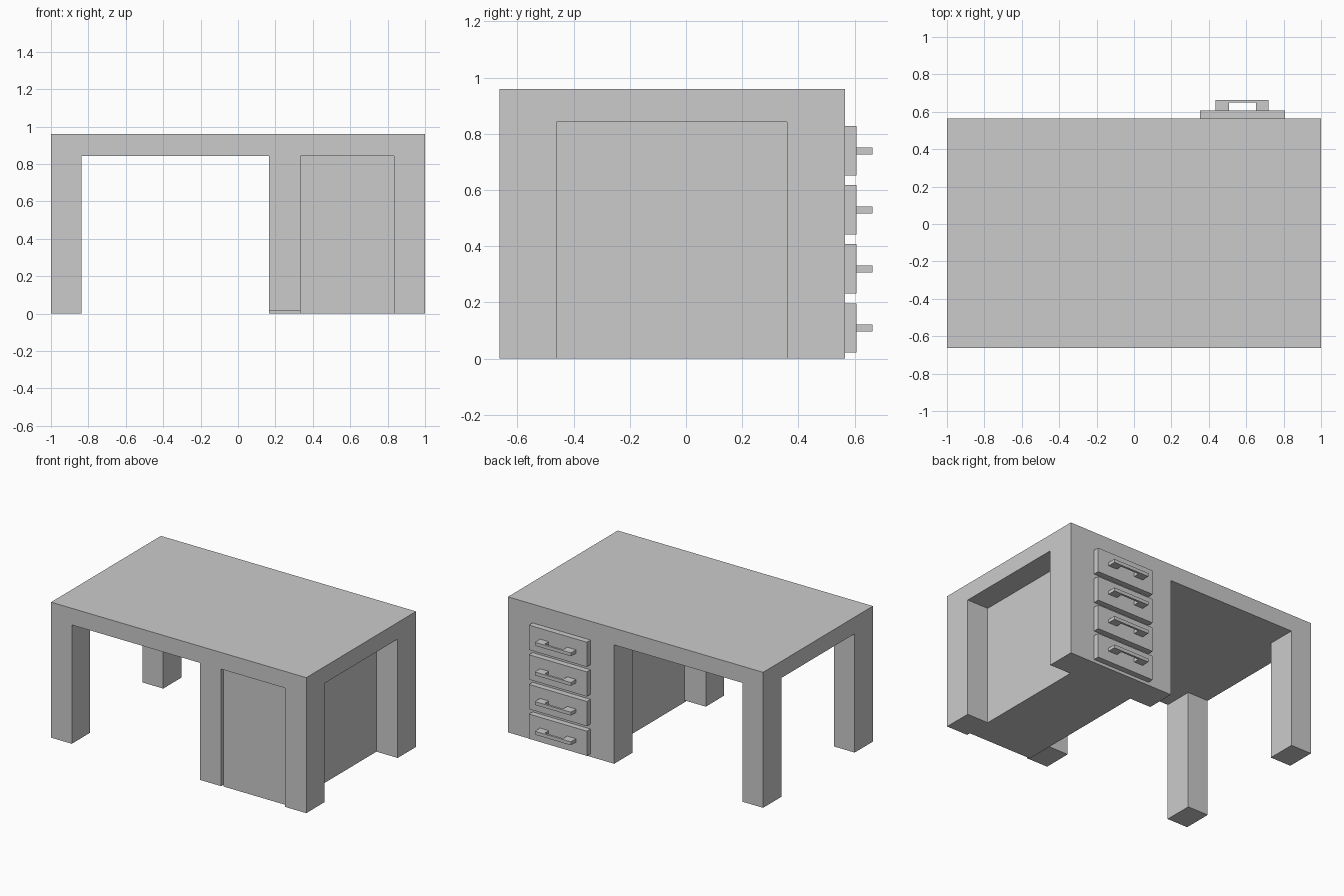
import bpy, bmesh

if "Cube" in bpy.data.objects:
    bpy.data.objects.remove(bpy.data.objects["Cube"])

def box(name, x0, x1, y0, y1, z0, z1):
    """Axis-aligned box from its limits."""
    bm = bmesh.new()
    bmesh.ops.create_cube(bm, size=1)
    for v in bm.verts:
        v.co.x = x1 if v.co.x > 0 else x0
        v.co.y = y1 if v.co.y > 0 else y0
        v.co.z = z1 if v.co.z > 0 else z0
    me = bpy.data.meshes.new(name)
    bm.to_mesh(me)
    bm.free()
    ob = bpy.data.objects.new(name, me)
    bpy.context.collection.objects.link(ob)
    return ob

def boolean(target, other, operation):
    """Apply a boolean and discard the helper object."""
    mod = target.modifiers.new(operation, 'BOOLEAN')
    mod.operation = operation
    mod.solver = 'EXACT'
    mod.object = other
    bpy.context.view_layer.objects.active = target
    bpy.ops.object.modifier_apply(modifier=mod.name)
    bpy.data.objects.remove(other)

FRONT, BACK, UNDER = -0.664, 0.565, 0.842

# Desk body: solid block with the openings cut away
desk = box("desk_body", -1, 1, FRONT, BACK, 0, 0.96)
cuts = {
    "kneehole": (-0.838, 0.167, -1, 1, -0.1, UNDER),
    "left_side_bay": (-1.1, 0.333, -0.46, 0.36, -0.1, UNDER),
    "right_side_bay": (0.833, 1.1, -0.46, 0.36, -0.1, UNDER),
    "front_panel_recess": (0.333, 0.833, -1, FRONT + 0.027, -0.1, UNDER),
    "short_leg_foot": (0.1, 0.333, -1, -0.4, -0.1, 0.013),
}
for name, limits in cuts.items():
    cutter = box(name, *limits)
    cutter.hide_render = True
    boolean(desk, cutter, 'DIFFERENCE')

# Drawer fronts with U-shaped pulls on the back face
for i in range(4):
    z = 0.022 + 0.21 * i
    box(f"drawer_front_{i + 1}", 0.353, 0.807, BACK, 0.606, z, z + 0.175)
    handle = box(f"drawer_handle_{i + 1}", 0.437, 0.72, 0.606, 0.664, z + 0.075, z + 0.099)
    gap = box("handle_gap", 0.507, 0.652, 0.55, 0.649, z, z + 0.175)
    gap.hide_render = True
    boolean(handle, gap, 'DIFFERENCE')
